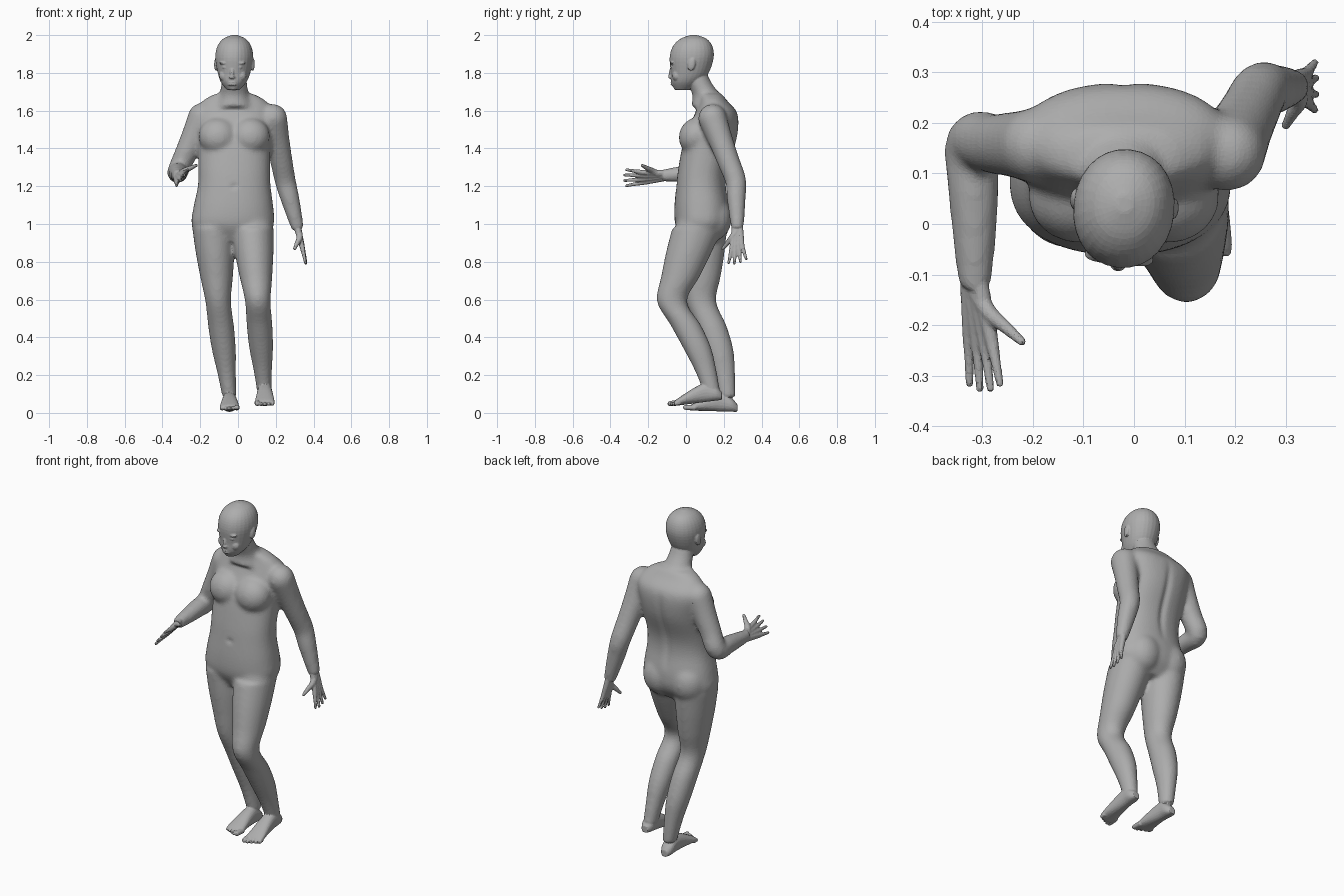
import bpy, bmesh
from math import cos, sin, pi, radians, exp, copysign
from mathutils import Vector, Matrix

cube = bpy.data.objects.get("Cube")
if cube:
    bpy.data.objects.remove(cube)

GREY = (0.42, 0.42, 0.42, 1)
skin = bpy.data.materials.new("plain_grey")
skin.use_nodes = True
skin.diffuse_color = GREY
skin.node_tree.nodes["Principled BSDF"].inputs["Base Color"].default_value = GREY


def spline(rings, steps=4):
    """Smooth interpolation between rings (x, y, z, half width, half depth)."""
    rings = [Vector(ring) for ring in rings]
    padded = [rings[0], *rings, rings[-1]]
    result = []
    for before, start, end, after in zip(padded, padded[1:], padded[2:], padded[3:]):
        leave, arrive = (end - before) / 2, (after - start) / 2
        for step in range(steps):
            t = step / steps
            ease = t * t * (3 - 2 * t)
            result.append(start.lerp(end, ease) + leave * t * (1 - t) ** 2 - arrive * t * t * (1 - t))
    return result + [rings[-1]]


def loft(bm, rings, axis=None, sides=24, power=2):
    """Skin elliptical rings, level along an axis or square to the path."""
    rings = spline(rings)
    centres = [Vector(ring[:3]) for ring in rings]
    last = len(rings) - 1
    loops = []
    for i, (centre, ring) in enumerate(zip(centres, rings)):
        across, over = Vector((1, 0, 0)), Vector((0, 1, 0))
        if axis == "y":
            over = Vector((0, 0, 1))
        elif axis is None:
            tangent = centres[min(i + 1, last)] - centres[max(i - 1, 0)]
            over = tangent.cross(across).normalized()
            across = over.cross(tangent).normalized()
        loop = []
        for k in range(sides):
            angle = 2 * pi * k / sides
            c, s = (copysign(abs(f) ** (2 / power), f) for f in (cos(angle), sin(angle)))
            loop.append(bm.verts.new(centre + across * ring[3] * c + over * ring[4] * s))
        loops.append(loop)
    for lower, upper in zip(loops, loops[1:]):
        for k in range(sides):
            bm.faces.new((lower[k], lower[k - 1], upper[k - 1], upper[k]))
    bm.faces.new(loops[0])
    bm.faces.new(loops[-1][::-1])


def blob(bm, centre, size, tilt=0):
    matrix = Matrix.Translation(centre) @ Matrix.Rotation(radians(tilt), 4, "X") @ Matrix.Diagonal((*size, 1))
    bmesh.ops.create_uvsphere(bm, u_segments=20, v_segments=12, radius=1, matrix=matrix)


def digit(bm, points, radii):
    """Tapered round tube with a rounded tip."""
    loft(bm, [(*point, r, r) for point, r in zip(points, radii)], sides=10)
    blob(bm, points[-1], [radii[-1]] * 3)


def limb(bm, joints, upper, lower, axis=None, depth=1.0, bulge=0.0):
    """Two evenly divided segments through three joints, with a calf bulge."""
    top, middle, end = (Vector(joint) for joint in joints)
    rings = []
    for i, r in enumerate(upper):
        rings.append((*top.lerp(middle, i / len(upper)), r, r * depth))
    for i, r in enumerate(lower):
        t = i / (len(lower) - 1)
        back = Vector((0, bulge * sin(pi * t), 0))
        rings.append((*(middle.lerp(end, t) + back), r, r * depth))
    loft(bm, rings, axis)
    blob(bm, top, [upper[0]] * 3)


def fuse(name, bm, voxel, rounds, keep):
    """Merge the overlapping forms into one flat-faced skin."""
    bmesh.ops.recalc_face_normals(bm, faces=bm.faces)
    mesh = bpy.data.meshes.new(name)
    bm.to_mesh(mesh)
    bm.free()
    part = bpy.data.objects.new(name, mesh)
    bpy.context.collection.objects.link(part)
    mesh.materials.append(skin)
    merge = part.modifiers.new("merge", "REMESH")
    merge.mode, merge.voxel_size = "VOXEL", voxel
    soften = part.modifiers.new("soften", "SMOOTH")
    soften.factor, soften.iterations = 0.5, rounds
    part.modifiers.new("facets", "DECIMATE").ratio = keep
    bpy.ops.object.select_all(action="DESELECT")
    bpy.context.view_layer.objects.active = part
    part.select_set(True)
    bpy.ops.object.convert(target="MESH")
    return part


# Torso: centre depth, height, half width, half depth
trunk = bmesh.new()
MIDLINE = -.02
torso = [(.08, .91, .14, .09), (.085, .99, .215, .14), (.085, 1.08, .213, .147), (.08, 1.2, .193, .132),
         (.09, 1.3, .19, .13), (.13, 1.45, .195, .14), (.16, 1.58, .21, .115), (.145, 1.65, .17, .075),
         (.13, 1.69, .1, .06)]
loft(trunk, [(MIDLINE - .04 * max(0, 1.2 - ring[1]), *ring) for ring in torso], "z", 32, 2.3)
neck = [(.13, 1.62, .11), (.11, 1.68, .08), (.07, 1.75, .068), (.05, 1.81, .062)]
loft(trunk, [(MIDLINE, y, z, r, r * .95) for y, z, r in neck], "z")
for side in (-1, 1):
    blob(trunk, (MIDLINE + side * .085, .052, 1.465), (.105, .09, .1), -20)
    blob(trunk, (side * .09 - .03, .14, 1.03), (.105, .103, .12))

# Legs, the left one stepping forward
left_leg = (.075, .06, .98), (.105, -.075, .59), (.14, .14, .1)
right_leg = (-.13, .085, .98), (-.105, .08, .59), (-.045, .22, .08)
for joints in (left_leg, right_leg):
    limb(trunk, joints, (.113, .103, .087), (.068, .069, .064, .049, .038), "z", 1.18, .026)

# Arms, the left one hanging back and the right one bent forward
left_arm = (.185, .14, 1.56), (.25, .263, 1.23), (.318, .272, .97)
right_arm = (-.19, .155, 1.565), (-.318, .16, 1.28), (-.314, -.13, 1.255)
for joints in (left_arm, right_arm):
    limb(trunk, joints, (.076, .066, .06), (.056, .051, .043, .033))
trunk_part = fuse("trunk", trunk, .011, 12, 1)

# Spine groove and navel pressed into the skin
for vert in trunk_part.data.vertices:
    x, y, z = vert.co
    from_middle = (x - MIDLINE) / .02
    if y > .13 and 1.1 < z < 1.6:
        vert.co.y -= .012 * exp(-from_middle ** 2) * sin(pi * (z - 1.1) / .5)
    if y < 0:
        vert.co.y += .006 * exp(-from_middle ** 2 - ((z - 1.2) / .015) ** 2)

# Skull and jaw: centre depth, height, half width
body = bmesh.new()
skull = [(-.02, 1.71, .034), (0, 1.75, .067), (.02, 1.8, .086), (.03, 1.88, .1),
         (.035, 1.94, .09), (.04, 1.98, .06), (.04, 2, .015)]
loft(body, [(0, y, z, r, r * 1.17) for y, z, r in skull], "z", 28, 2.1)

# Nose, lips, chin, then paired brows, eyelids, cheeks and ears
blob(body, (0, -.078, 1.805), (.011, .013, .035), -14)
blob(body, (0, -.083, 1.778), (.016, .012, .009))
for height in (1.738, 1.75):
    blob(body, (0, -.07, height), (.025, .012, .006))
blob(body, (0, -.05, 1.722), (.024, .016, .014))
for side in (-1, 1):
    blob(body, (side * .036, -.067, 1.852), (.034, .014, .01))
    blob(body, (side * .036, -.066, 1.83), (.018, .012, .009))
    blob(body, (side * .043, -.045, 1.785), (.03, .024, .03))
    blob(body, (side * .098, .04, 1.845), (.01, .02, .035), -12)
bmesh.ops.rotate(body, cent=(0, .03, 0), matrix=Matrix.Rotation(radians(-6), 3, "Z"), verts=body.verts)
bmesh.ops.translate(body, vec=(MIDLINE, 0, 0), verts=body.verts)


# Hands: one ray per finger, evenly fanned out of the wrist
def hand(bm, wrist, palm, across, tips, fan, thumb):
    wrist, palm, across, tips, fan, thumb = map(Vector, (wrist, palm, across, tips, fan, thumb))
    for place in (-1.5, -.5, .5, 1.5):
        knuckle = palm + across * place
        start = wrist.lerp(palm, -.2) + across * place * .4
        reach = 1.12 if abs(place) < 1 else 1
        tip = knuckle.lerp(tips + fan * place, reach)
        digit(bm, (start, start.lerp(knuckle, .6), knuckle, knuckle.lerp(tip, .5), tip),
              (.019, .016, .0135, .01, .008))
    base = wrist.lerp(palm, .4) - across * 1.5
    digit(bm, (wrist, base, base.lerp(thumb, .5), thumb), (.019, .017, .013, .009))


hand(body, left_arm[-1], (.34, .27, .88), (0, .018, .003), (.357, .272, .805), (0, .031, .007),
     (.3, .195, .87))
hand(body, right_arm[-1], (-.303, -.23, 1.247), (-.015, .003, -.018), (-.295, -.315, 1.245),
     (-.02, 0, -.028), (-.222, -.232, 1.31))


# Feet: flat-soled profile from heel to ball, five toes, sloped with the step
def foot(bm, x, heel, lift, slope, inner):
    def place(side, along, height):
        return x + side, heel - along, lift - slope * along + height

    profile = [(0, .02, .02), (.03, .036, .036), (.08, .038, .05), (.14, .043, .043),
               (.23, .052, .02), (.25, .045, .013)]
    loft(bm, [(*place(0, along, half + .005), width, half) for along, width, half in profile], "y", 20, 2.3)
    for toe in range(5):
        side = inner * (.04 - .02 * toe)
        r = .011 if toe else .015
        tip = .275 - .01 * max(0, toe - 1)
        digit(bm, [place(side, along, r + .006) for along in (.22, .25, tip)], (r, r, r * .9))


foot(body, .142, .19, .064, .13, -1)
foot(body, -.045, .272, 0, -.03, 1)

# Join everything into one continuous skin
body.from_mesh(trunk_part.data)
bpy.data.objects.remove(trunk_part)
fuse("body", body, .0045, 3, .15)
